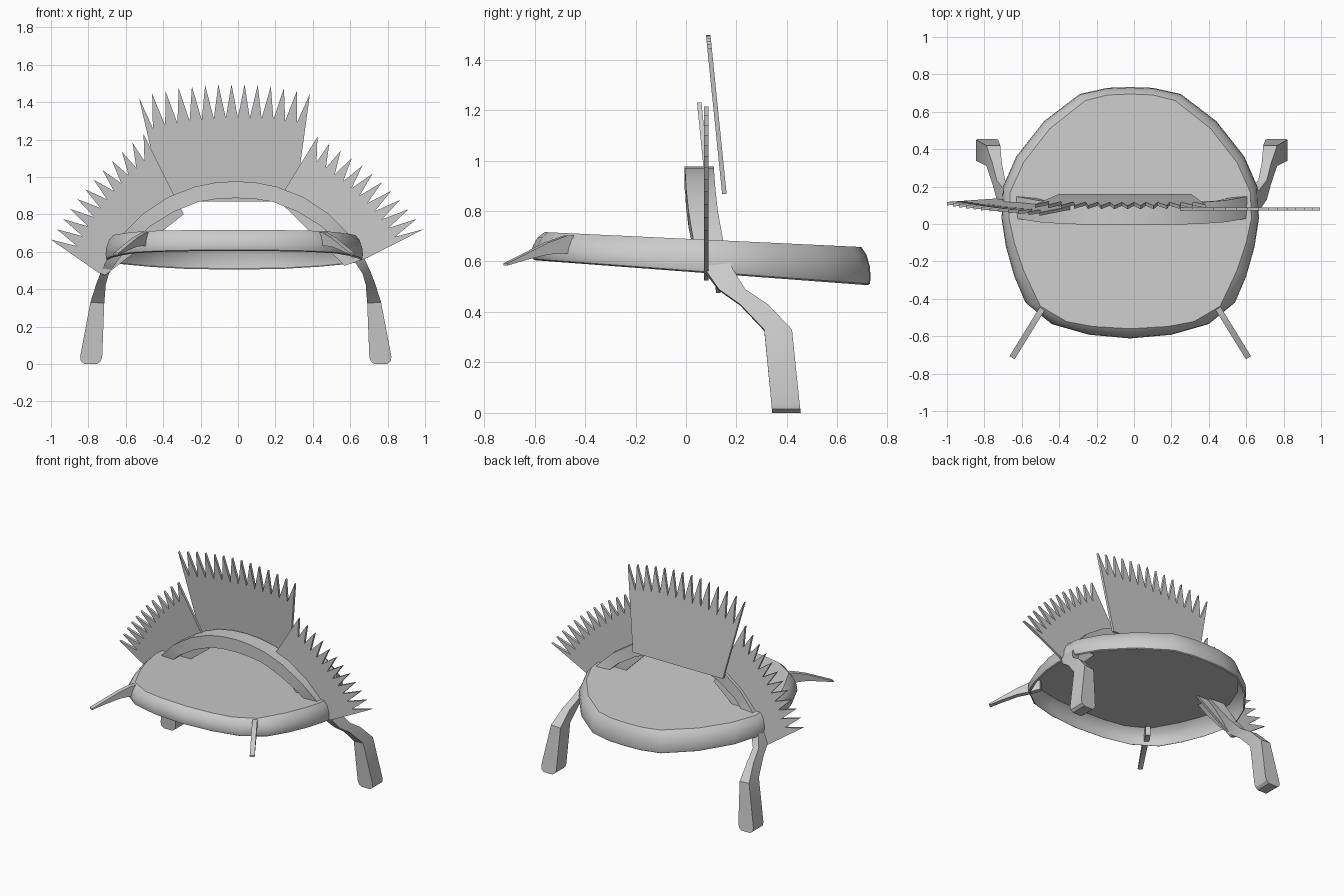
import bpy, bmesh
from mathutils import Vector

if "Cube" in bpy.data.objects:
    bpy.data.objects.remove(bpy.data.objects["Cube"])


def make(name, verts, faces, angle=None):
    bm = bmesh.new()
    vs = [bm.verts.new(v) for v in verts]
    for f in faces:
        bm.faces.new([vs[i] for i in f])
    bmesh.ops.recalc_face_normals(bm, faces=bm.faces)
    me = bpy.data.meshes.new(name)
    bm.to_mesh(me)
    bm.free()
    ob = bpy.data.objects.new(name, me)
    bpy.context.collection.objects.link(ob)
    if angle:
        bpy.ops.object.select_all(action='DESELECT')
        bpy.context.view_layer.objects.active = ob
        ob.select_set(True)
        bpy.ops.object.shade_smooth_by_angle(angle=angle)
    return ob


def loft(name, rings, angle=None, caps=(True, True)):
    n = len(rings[0])
    verts = [p for r in rings for p in r]
    faces = [(k * n + i, k * n + (i + 1) % n, (k + 1) * n + (i + 1) % n, (k + 1) * n + i)
             for k in range(len(rings) - 1) for i in range(n)]
    if caps[0]:
        faces.append(tuple(range(n)))
    if caps[1]:
        faces.append(tuple((len(rings) - 1) * n + i for i in range(n)))
    return make(name, verts, faces, angle)


# Shallow open-bottomed cap: half outlines of the widest ring and the flat top
CX = -0.02
outer = [(0, -.612), (.22, -.592), (.42, -.535), (.56, -.42), (.62, -.28), (.665, -.12), (.688, .03),
         (.68, .2), (.61, .36), (.46, .55), (.27, .695), (.12, .728), (0, .732)]
inner = [(0, -.56), (.2, -.548), (.34, -.522), (.48, -.44), (.57, -.25), (.62, -.1), (.648, .03),
         (.642, .17), (.57, .33), (.43, .51), (.24, .66), (.12, .69), (0, .695)]


def full(half):
    return [(CX + x, y) for x, y in half] + [(CX - x, y) for x, y in half[-2:0:-1]]


rings = []
for out, drop in ((0, 0), (.55, .2), (.9, .5), (1, .8), (.9, .96), (.7, 1)):
    ring = []
    for (ox, oy), (ix, iy) in zip(full(outer), full(inner)):
        x, y = ix + (ox - ix) * out, iy + (oy - iy) * out
        top, bottom = .69 - .047 * y, .56 - .075 * y
        ring.append((x, y, top + (bottom - top) * drop))
    rings.append(ring)
loft("cap_shell", rings, .6, (True, False))

# Arched band running down into two legs: outer x,z / inner x,z / front y, back y
AX = -.012
stations = [(0, .977, 0, .887, -.005, .11), (.11, .97, .1, .883, -.005, .11),
            (.22, .948, .2, .867, -.003, .112), (.36, .893, .33, .815, 0, .116),
            (.5, .80, .46, .735, .01, .126), (.62, .68, .56, .64, .03, .148),
            (.685, .57, .63, .555, .075, .185), (.722, .49, .677, .485, .13, .235),
            (.745, .43, .695, .425, .215, .325), (.777, .33, .703, .325, .31, .42),
            (.832, .04, .714, .04, .338, .45), (.828, .015, .722, .015, .34, .453),
            (.81, 0, .74, 0, .341, .455)]


def band_ring(s, side):
    ox, oz, ix, iz, y0, y1 = s
    return [(AX + side * ox, y0, oz), (AX + side * ox, y1, oz),
            (AX + side * ix, y1, iz), (AX + side * ix, y0, iz)]


loft("arch_band_and_legs", [band_ring(s, -1) for s in stations[:0:-1]]
     + [band_ring(s, 1) for s in stations], .5)


# Toothed crest plates: tips and valleys follow arcs through three points
def arc(a, m, b, t):
    a, m, b = Vector(a), Vector(m), Vector(b)
    return a * (1 - t) * (1 - 2 * t) + m * 4 * t * (1 - t) + b * t * (2 * t - 1)


def crest(name, n, tips, valleys, base, lean):
    (z0, y0), (z1, y1) = lean
    pts = []
    for i in range(n):
        pts.append(arc(*tips, i / (n - 1)))
        if i < n - 1:
            pts.append(arc(*valleys, i / (n - 2)))
    pts += [Vector(p) for p in base]
    sides = []
    for d in (-.009, .009):
        sides.append([(p.x, y0 + (y1 - y0) * (p.y - z0) / (z1 - z0) + d, p.y) for p in pts])
    loft(name, sides)


crest("centre_crest", 14, ((-.53, 1.425), (-.07, 1.497), (.385, 1.445)),
      ((-.455, 1.26), (-.065, 1.315), (.315, 1.29)),
      ((.305, .868), (-.40, .868)), ((.868, .152), (1.497, .088)))
crest("right_crest", 12, ((.425, 1.215), (.745, .995), (.995, .722)),
      ((.42, 1.08), (.65, .9), (.84, .68)),
      ((.69, .567), (.57, .525), (.215, .875)), ((.5, .08), (1.2, .08)))
crest("left_crest", 12, ((-.505, 1.23), (-.795, .96), (-1.0, .665)),
      ((-.50, 1.085), (-.70, .88), (-.86, .63)),
      ((-.745, .487), (-.71, .475), (-.29, .80)), ((.475, .128), (1.235, .052)))

# Two thin curved horns at the front: distance along, top z, bottom z
start, tip = Vector((.45, -.42)), Vector((.632, -.715))
side = Vector((tip - start).yx).normalized()
side.y *= -1
horn = [(0, .705, .64), (.2, .702, .632), (.45, .675, .628), (.75, .63, .606), (1, .593, .584)]
for label, sx in (("right_horn", 1), ("left_horn", -1)):
    secs = []
    for t, zt, zb in horn:
        c = start.lerp(tip, t)
        a, b = c + side * .016, c - side * .016
        secs.append([(CX + sx * p.x, p.y, z) for p, z in ((a, zt), (b, zt), (b, zb), (a, zb))])
    loft(label, secs, .5)
